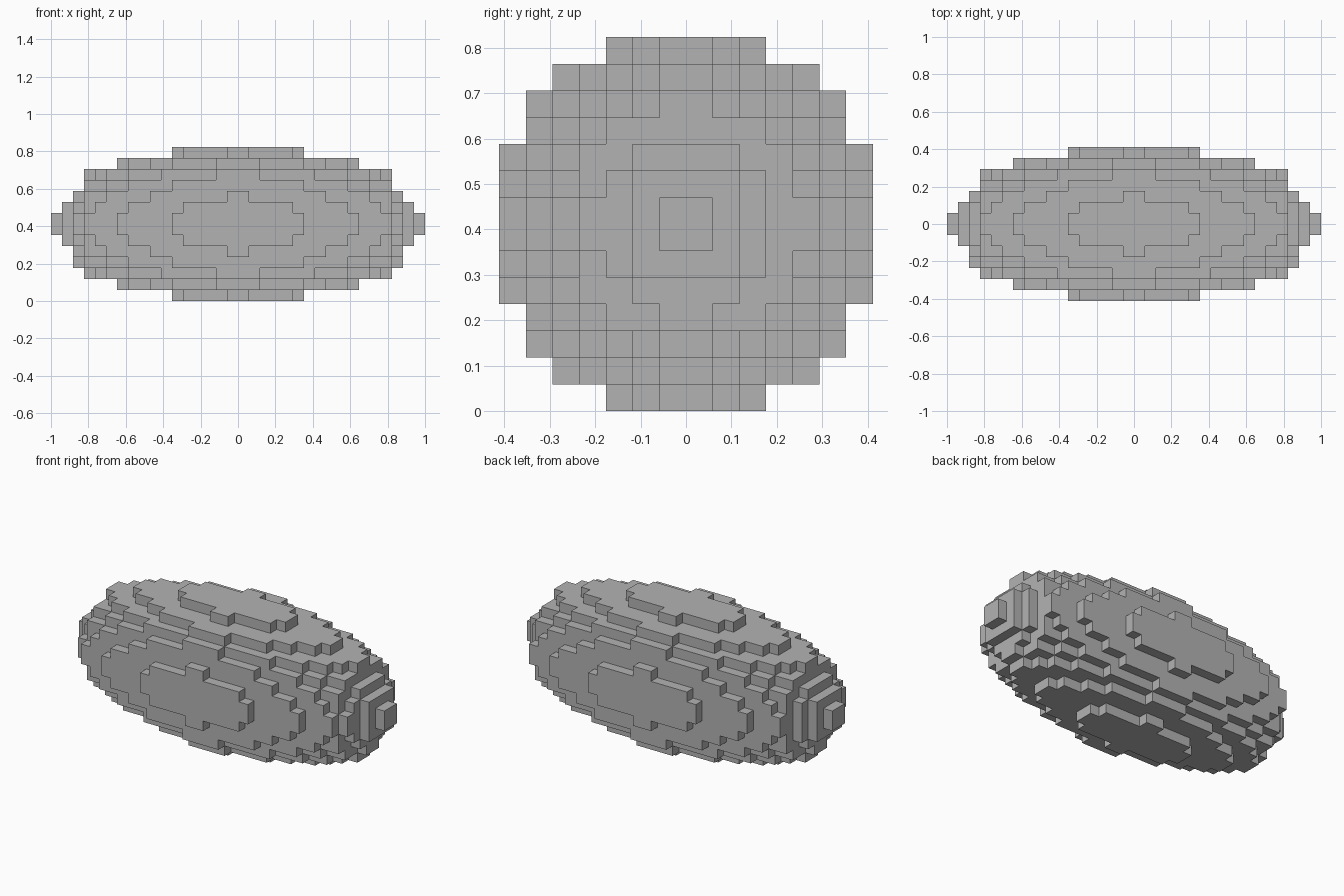
import bpy
import bmesh
from mathutils import Vector

if "Cube" in bpy.data.objects:
    bpy.data.objects.remove(bpy.data.objects["Cube"], do_unlink=True)

CELL = 2 / 34
HALF = 7  # half thickness in cells

# Half length in cells of each row, by its distance from the long axis
ROWS = [
    [17, 16, 15, 14, 14, 11, 6],
    [16, 16, 15, 14, 13, 10, 5],
    [15, 15, 14, 14, 12, 8, 1],
    [14, 14, 14, 12, 10, 6, 0],
    [14, 13, 12, 10, 7, 2, 0],
    [11, 10, 8, 6, 2, 0, 0],
    [6, 5, 1, 0, 0, 0, 0],
]


def ring(i):
    """Distance of a cell index from the centre plane."""
    return i if i >= 0 else -i - 1


def half_length(j, k):
    n = ROWS[ring(j)][ring(k)]
    # The lower and front shoulders reach one cell further
    if (k == -4 and ring(j) == 0) or (j == -4 and ring(k) == 0):
        n += 1
    return n


span = range(-HALF, HALF)
cells = {(i, j, k) for j in span for k in span
         for i in range(-half_length(j, k), half_length(j, k))}

# Stepped skin: one square for every exposed side of a cell
bm = bmesh.new()
corners = {}


def corner(p):
    key = tuple(round(c) for c in p)
    if key not in corners:
        x, y, z = key
        corners[key] = bm.verts.new((x * CELL, y * CELL, (z + HALF) * CELL))
    return corners[key]


for cell in sorted(cells):
    middle = Vector(cell) + Vector((0.5, 0.5, 0.5))
    for axis in range(3):
        for sign in (-1, 1):
            n = Vector((0, 0, 0))
            n[axis] = sign
            if tuple(int(c + d) for c, d in zip(cell, n)) in cells:
                continue
            u = Vector((0, 0, 0))
            u[(axis + 1) % 3] = 0.5
            v = n.cross(u)
            centre = middle + n * 0.5
            bm.faces.new([corner(centre + a * u + b * v)
                          for a, b in ((-1, -1), (1, -1), (1, 1), (-1, 1))])

mesh = bpy.data.meshes.new("stepped_ellipsoid")
bm.to_mesh(mesh)
bm.free()

# Plain grey
grey = bpy.data.materials.new("plain grey")
grey.use_nodes = True
colour = (0.45, 0.45, 0.45, 1)
grey.diffuse_color = colour
grey.node_tree.nodes["Principled BSDF"].inputs["Base Color"].default_value = colour
mesh.materials.append(grey)

body = bpy.data.objects.new("stepped_ellipsoid", mesh)
bpy.context.collection.objects.link(body)
